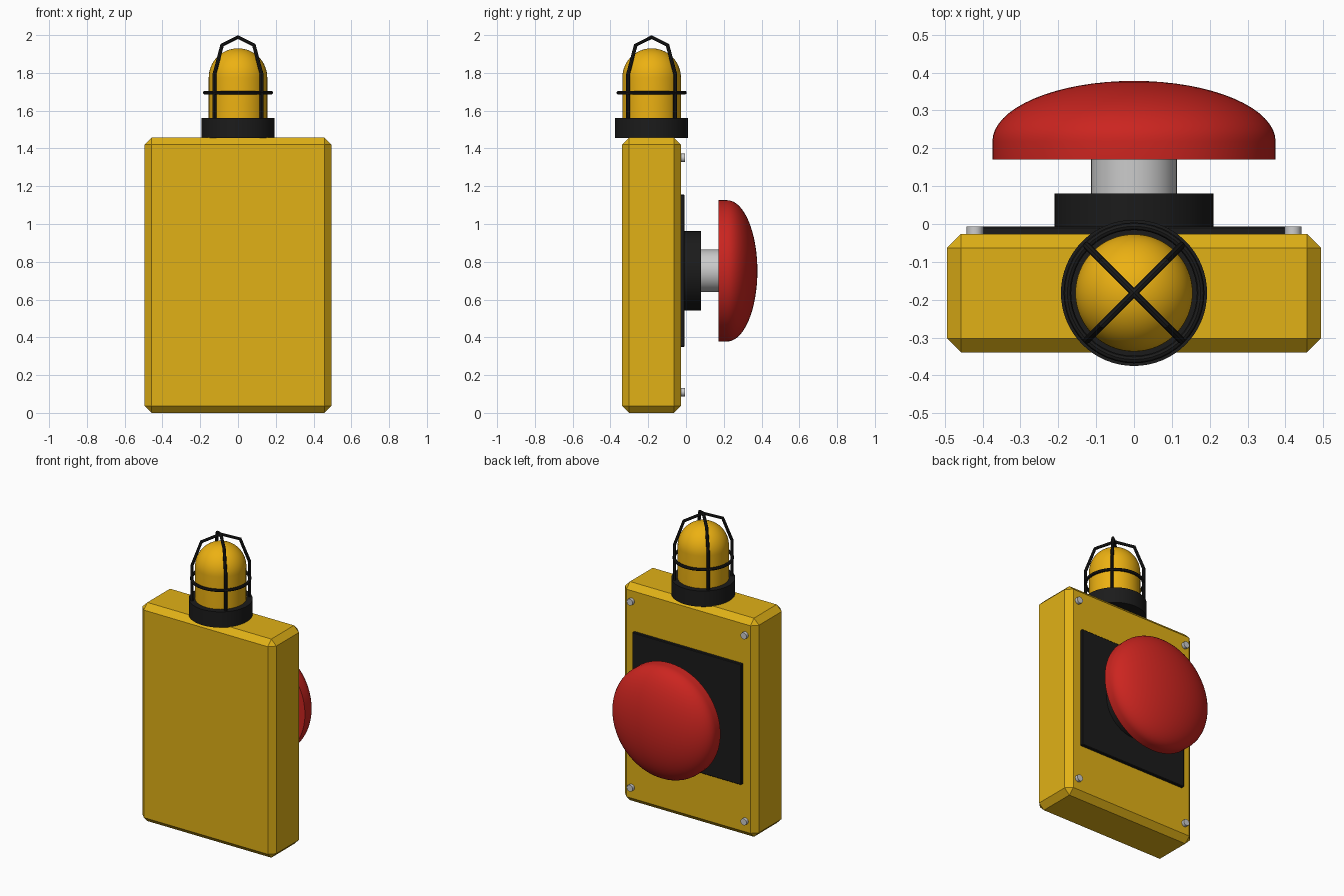
import bpy, bmesh, math
from mathutils import Matrix

if "Cube" in bpy.data.objects:
    bpy.data.objects.remove(bpy.data.objects["Cube"])


def material(name, color):
    m = bpy.data.materials.new(name)
    m.diffuse_color = (*color, 1)
    m.use_nodes = True
    m.node_tree.nodes["Principled BSDF"].inputs["Base Color"].default_value = m.diffuse_color
    return m


YELLOW = material("yellow_paint", (0.75, 0.44, 0.008))
AMBER = material("amber_lens", (0.84, 0.44, 0.006))
BLACK = material("black_rubber", (0.011, 0.011, 0.011))
RED = material("red_plastic", (0.60, 0.018, 0.014))
BUTTON_Z, LAMP_Y = 0.752, -0.182
TO_BACK = Matrix.Translation((0, 0, BUTTON_Z)) @ Matrix.Rotation(-math.pi / 2, 4, 'X')
ON_TOP = Matrix.Translation((0, LAMP_Y, 0))


def finish(ob, mat, smooth=True):
    if mat:
        ob.data.materials.append(mat)
    bpy.ops.object.select_all(action='DESELECT')
    ob.select_set(True)
    bpy.context.view_layer.objects.active = ob
    if ob.type == 'CURVE':
        bpy.ops.object.convert(target='MESH')
    if smooth:
        bpy.ops.object.shade_smooth_by_angle(angle=math.radians(35))
    return ob


def box(name, x, y, z, bevel, mat):
    """Box from (min, max) pairs with a single chamfer."""
    bm = bmesh.new()
    size = [b - a for a, b in (x, y, z)]
    mid = [(a + b) / 2 for a, b in (x, y, z)]
    bmesh.ops.create_cube(bm, size=1, matrix=Matrix.Translation(mid) @ Matrix.Diagonal((*size, 1)))
    bmesh.ops.bevel(bm, geom=bm.edges[:], offset=bevel, segments=1, affect='EDGES')
    me = bpy.data.meshes.new(name)
    bm.to_mesh(me)
    bm.free()
    ob = bpy.data.objects.new(name, me)
    bpy.context.collection.objects.link(ob)
    return finish(ob, mat, False)


def lathe(name, profile, place, mat, n=64):
    """Spin (radius, height) points about z; end points at radius 0 close the shape."""
    bm = bmesh.new()
    verts = [bm.verts.new((r, 0, h)) for r, h in profile]
    edges = [bm.edges.new(p) for p in zip(verts, verts[1:])]
    bmesh.ops.spin(bm, geom=verts + edges, cent=(0, 0, 0), axis=(0, 0, 1),
                   angle=2 * math.pi, steps=n)
    bmesh.ops.remove_doubles(bm, verts=bm.verts[:], dist=1e-5)
    bmesh.ops.recalc_face_normals(bm, faces=bm.faces[:])
    bm.transform(place)
    me = bpy.data.meshes.new(name)
    bm.to_mesh(me)
    bm.free()
    ob = bpy.data.objects.new(name, me)
    bpy.context.collection.objects.link(ob)
    return finish(ob, mat)


def disc(name, r, h0, h1, place, mat, n=64):
    return lathe(name, [(0, h0), (r, h0), (r, h1), (0, h1)], place, mat, n)


def dome(name, r, h0, h1, h2, place, mat):
    """Short cylinder h0-h1 topped by a half ellipsoid reaching h2."""
    arc = [(r * math.cos(t), h1 + (h2 - h1) * math.sin(t))
           for t in (i * math.pi / 32 for i in range(16))]
    return lathe(name, [(0, h0), (r, h0)] + arc + [(0, h2)], place, mat)


def wire(name, points, cyclic=False):
    cu = bpy.data.curves.new(name, 'CURVE')
    cu.dimensions = '3D'
    cu.bevel_depth, cu.bevel_resolution, cu.use_fill_caps = 0.01, 2, True
    sp = cu.splines.new('POLY')
    sp.points.add(len(points) - 1)
    for p, co in zip(sp.points, points):
        p.co = (*co, 1)
    sp.use_cyclic_u = cyclic
    ob = bpy.data.objects.new(name, cu)
    bpy.context.collection.objects.link(ob)
    return finish(ob, BLACK)


# Housing, back plate and corner screws
box("housing", (-0.494, 0.494), (-0.339, -0.026), (0, 1.457), 0.037, YELLOW)
box("back_plate", (-0.402, 0.402), (-0.03, -0.007), (0.35, 1.155), 0.004, BLACK)
for sx in (-1, 1):
    for z in (0.11, 1.35):
        place = Matrix.Translation((sx * 0.42, 0, z)) @ Matrix.Rotation(-math.pi / 2, 4, 'X')
        disc("corner_screw", 0.022, -0.04, -0.006, place, None, 16)

# Push button on the back
disc("button_collar", 0.21, -0.02, 0.08, TO_BACK, BLACK)
disc("button_stem", 0.113, 0.06, 0.19, TO_BACK, None)
dome("button_head", 0.374, 0.171, 0.218, 0.378, TO_BACK, RED)

# Beacon lamp on top
disc("lamp_base", 0.193, 1.455, 1.56, ON_TOP, BLACK)
dome("lamp_lens", 0.155, 1.55, 1.775, 1.93, ON_TOP, AMBER)

# Wire cage: two crossing arches and a ring
half = [(-0.176, 1.54), (-0.176, 1.795), (-0.119, 1.947)]
arch = half + [(0, 1.989)] + [(-r, z) for r, z in reversed(half)]
for a in (math.pi / 4, -math.pi / 4):
    wire("cage_arch", [(r * math.cos(a), LAMP_Y + r * math.sin(a), z) for r, z in arch])
ring = [2 * math.pi * i / 48 for i in range(48)]
wire("cage_ring", [(0.176 * math.cos(t), LAMP_Y + 0.176 * math.sin(t), 1.695) for t in ring], True)
